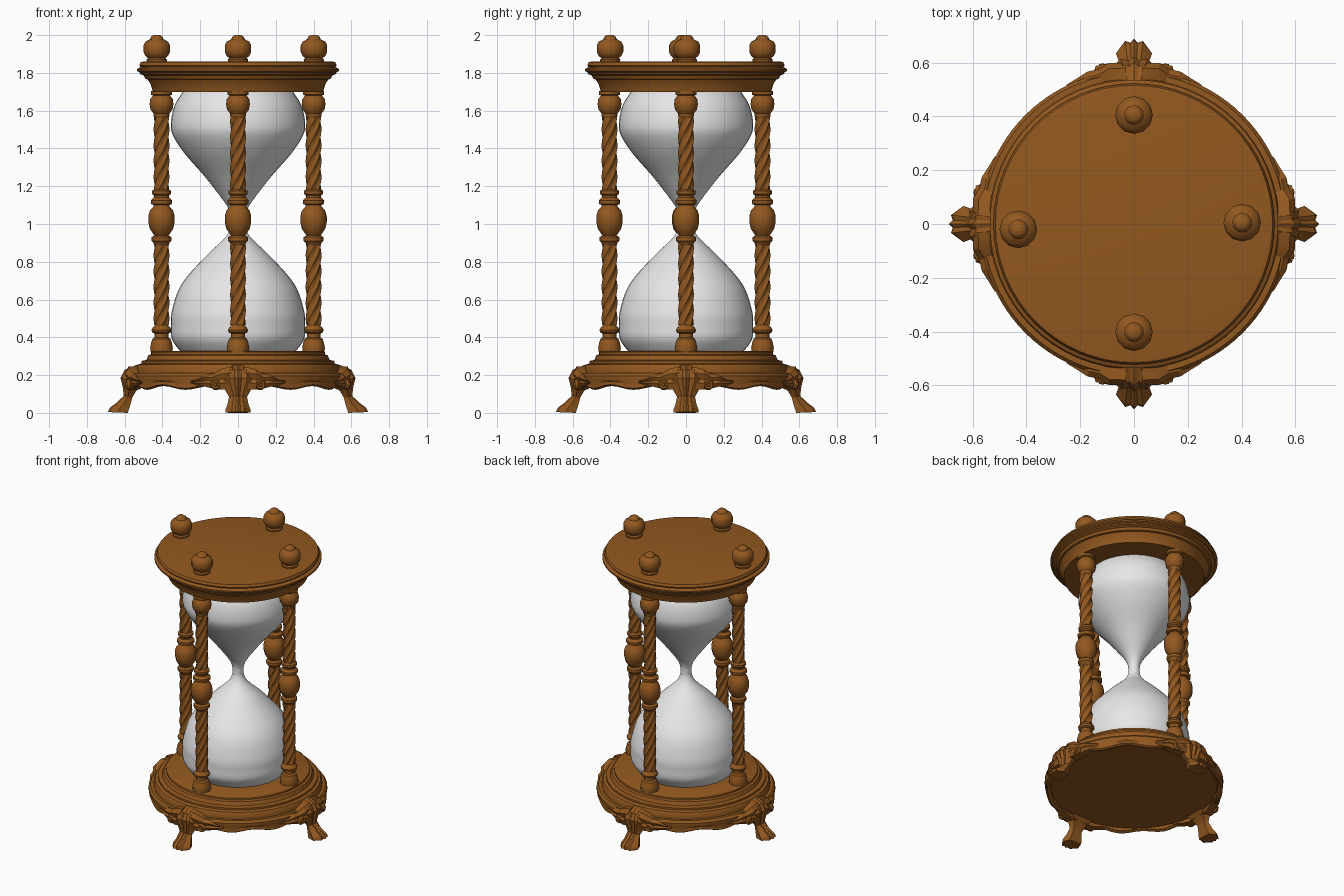
import bpy, bmesh, math
from math import sin, cos, pi, radians

if "Cube" in bpy.data.objects:
    bpy.data.objects.remove(bpy.data.objects["Cube"])


def material(name, col):
    m = bpy.data.materials.new(name)
    m.diffuse_color = (*col, 1)
    m.use_nodes = True
    m.node_tree.nodes["Principled BSDF"].inputs["Base Color"].default_value = m.diffuse_color
    return m


WOOD = material("brown wood", (0.29, 0.098, 0.014))
GLASS = material("pale glass", (0.8, 0.8, 0.8))


def loft(name, rings, mat, angle=35):
    """Skin closed rings of equal length and cap both ends."""
    bm = bmesh.new()
    vs = [[bm.verts.new(p) for p in r] for r in rings]
    n = len(rings[0])
    for a, b in zip(vs, vs[1:]):
        for i in range(n):
            j = (i + 1) % n
            bm.faces.new((a[i], a[j], b[j], b[i]))
    bm.faces.new(vs[0][::-1])
    bm.faces.new(vs[-1])
    bmesh.ops.recalc_face_normals(bm, faces=bm.faces)
    me = bpy.data.meshes.new(name)
    bm.to_mesh(me)
    bm.free()
    me.materials.append(mat)
    for p in me.polygons:
        p.use_smooth = True
    me.set_sharp_from_angle(angle=radians(angle))
    ob = bpy.data.objects.new(name, me)
    bpy.context.collection.objects.link(ob)
    return ob


def lathe(name, profile, seg, mat, angle=35):
    rings = [[(r * cos(2 * pi * i / seg), r * sin(2 * pi * i / seg), z) for i in range(seg)]
             for r, z in profile]
    return loft(name, rings, mat, angle)


def copy_to(ob, name, loc=(0, 0, 0), rot=0):
    c = bpy.data.objects.new(name, ob.data)
    c.location = loc
    c.rotation_euler.z = rot
    bpy.context.collection.objects.link(c)


def smooth_curve(pts, steps=4):
    """Catmull-Rom refinement of a profile."""
    out = []
    for i in range(len(pts) - 1):
        p0, p1, p2, p3 = pts[max(i - 1, 0)], pts[i], pts[i + 1], pts[min(i + 2, len(pts) - 1)]
        for s in range(steps):
            t = s / steps
            out.append(tuple(0.5 * (2 * b + (c - a) * t + (2 * a - 5 * b + 4 * c - d) * t * t
                                    + (3 * b - a - 3 * c + d) * t ** 3)
                             for a, b, c, d in zip(p0, p1, p2, p3)))
    return out + [pts[-1]]


# Glass bulbs
glass = [(.305, .325), (.35, .39), (.355, .46), (.35, .54), (.30, .68), (.175, .825), (.075, .92),
         (.042, .97), (.036, 1.01), (.042, 1.06), (.075, 1.12), (.175, 1.25), (.28, 1.37),
         (.345, 1.47), (.355, 1.54), (.335, 1.63), (.29, 1.703)]
lathe("glass_bulbs", smooth_curve(glass), 40, GLASS, 60)

# Top plate with stepped moulding
lathe("top_plate", [(.45, 1.70), (.455, 1.715), (.462, 1.74), (.478, 1.765), (.49, 1.768),
                    (.498, 1.785), (.52, 1.795), (.522, 1.803), (.536, 1.81), (.536, 1.82),
                    (.522, 1.828), (.515, 1.83), (.522, 1.84), (.515, 1.857), (.50, 1.86)],
      64, WOOD, 30)

# Base mouldings
lathe("base_plate", [(.53, .15), (.55, .19), (.555, .205), (.54, .21), (.54, .235), (.53, .255),
                     (.512, .262), (.512, .275), (.485, .28), (.475, .305), (.46, .31),
                     (.46, .322), (.45, .327)], 64, WOOD, 30)

# Scalloped skirt band under the base
seg = 96
skirt = []
for r, z, wave in [(.53, .155, 0), (.535, .14, 1), (.555, .132, 1), (.568, .14, 1), (.565, .16, .7),
                   (.572, .175, 0), (.572, .195, 0), (.56, .21, 0), (.53, .21, 0)]:
    skirt.append([(r * cos(a), r * sin(a), z - .010 * wave * cos(12 * a))
                  for a in (2 * pi * i / seg for i in range(seg))])
loft("base_skirt", skirt, WOOD, 30)

# Turned column parts
lower = lathe("column_foot", [(.058, .322), (.06, .345), (.055, .37), (.048, .392), (.036, .40),
                              (.036, .42), (.05, .427), (.053, .44), (.048, .45), (.034, .465),
                              (.034, .48)], 12, WOOD)
middle = lathe("column_knop", [(.036, .885), (.042, .90), (.052, .91), (.052, .93), (.038, .94),
                               (.045, .95), (.062, .975), (.07, 1.01), (.07, 1.04), (.062, 1.07),
                               (.045, 1.09), (.04, 1.1), (.055, 1.105), (.057, 1.125), (.04, 1.14),
                               (.04, 1.15), (.051, 1.16), (.051, 1.175), (.036, 1.185)], 12, WOOD)
upper = lathe("column_head", [(.036, 1.56), (.042, 1.575), (.042, 1.585), (.058, 1.605),
                              (.063, 1.635), (.06, 1.66), (.045, 1.68), (.056, 1.685),
                              (.056, 1.705)], 12, WOOD)
finial = lathe("finial", [(.052, 1.855), (.054, 1.87), (.046, 1.878), (.06, 1.89), (.07, 1.91),
                          (.07, 1.945), (.06, 1.965), (.036, 1.978), (.03, 1.992), (.018, 2.0)],
               12, WOOD)


# Twisted rope shafts
def rope(name, z0, z1):
    rings, rows, n = [], 16, 24
    for k in range(rows + 1):
        z = z0 + (z1 - z0) * k / rows
        tw = 2 * pi * z / .5
        rings.append([((.037 + .005 * cos(6 * a)) * cos(a + tw),
                       (.037 + .005 * cos(6 * a)) * sin(a + tw), z)
                      for a in (2 * pi * i / n for i in range(n))])
    return loft(name, rings, WOOD, 50)


shafts = [rope("lower_shaft", .465, .895), rope("upper_shaft", 1.18, 1.57)]

# Leg: stacked sections (inner r, inner z, outer r, outer z, half width)
rows = [(.50, .235, .535, .255, .045), (.50, .18, .60, .228, .085), (.51, .145, .622, .185, .10),
        (.54, .115, .61, .135, .07), (.56, .08, .605, .09, .048), (.572, .035, .645, .052, .056),
        (.58, .012, .68, .026, .066), (.583, 0, .688, .004, .066)]
sections = []
for ri, zi, ro, zo, w in rows:
    rm, zm = (ri + ro) / 2, (zi + zo) / 2
    sections.append([(ri, -.7 * w, zi), (rm, -w, zm), (ro - .008, -.5 * w, zo), (ro - .014, -.2 * w, zo),
                     (ro, 0, zo), (ro - .014, .2 * w, zo), (ro - .008, .5 * w, zo), (rm, w, zm),
                     (ri, .7 * w, zi)])
leg = loft("leg", sections, WOOD, 25)


# Carved leaf wings and scrolls beside each leg
def wing(side):
    rings = []
    for deg, zc, h, r in [(3, .185, .06, .60), (9, .178, .055, .605), (13, .168, .04, .59),
                          (17, .172, .034, .592), (21, .165, .022, .582), (26, .165, .008, .575)]:
        a = radians(deg) * side
        rings.append([(q * cos(a), q * sin(a), z) for q, z in
                      [(.53, zc - h), (r - .012, zc - h), (r, zc - .4 * h), (r - .01, zc),
                       (r, zc + .5 * h), (r - .02, zc + h), (.53, zc + h)]])
    return loft("leaf_wing", rings, WOOD, 25)


wings = [wing(1), wing(-1)]
scrolls = []
for s in (1, -1):
    prof = [(.012, -.015), (.026, -.012), (.03, 0), (.022, .014), (.012, .01), (.008, .018)]
    a = radians(11.5) * s
    rings = []
    for r, d in prof:
        rings.append([((.59 + d) * cos(a) - r * cos(t) * sin(a),
                       (.59 + d) * sin(a) + r * cos(t) * cos(a), .15 + r * sin(t))
                      for t in (2 * pi * i / 10 for i in range(10))])
    scrolls.append(loft("leg_scroll", rings, WOOD, 30))

# Repeat columns, finials and legs on four sides
names = ["right", "back", "left", "front"]
spots = [(.40, 0), (0, .405), (-.405, -.005), (0, -.405)]
tops = [(.402, .005), (0, .405), (-.43, -.02), (0, -.402)]
parts = [lower, middle, upper, *shafts]
leg_parts = [leg, *wings, *scrolls]
for i, nm in enumerate(names):
    for p in parts:
        copy_to(p, nm + "_" + p.name.split(".")[0], (*spots[i], 0), i * pi / 2)
    copy_to(finial, nm + "_finial", (*tops[i], 0), i * pi / 2)
    for p in leg_parts:
        copy_to(p, nm + "_" + p.name.split(".")[0], (0, 0, 0), i * pi / 2)
for p in parts + leg_parts + [finial]:
    bpy.data.objects.remove(p)
